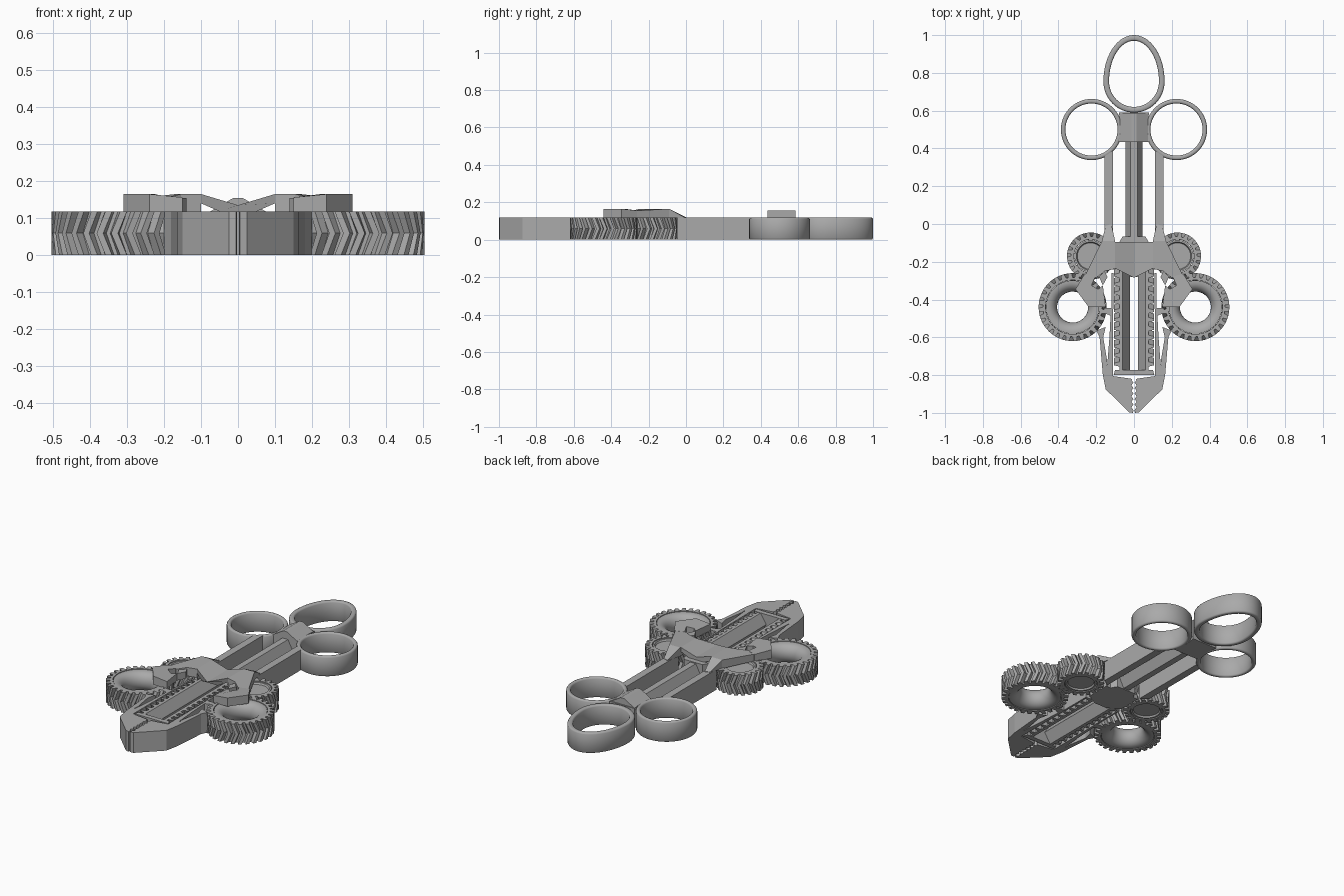
import bpy, bmesh, math
from math import sin, cos, pi, tau

if "Cube" in bpy.data.objects:
    bpy.data.objects.remove(bpy.data.objects["Cube"], do_unlink=True)

grey = bpy.data.materials.new("plain grey")
grey.use_nodes = True
grey.diffuse_color = (0.4, 0.4, 0.4, 1)
grey.node_tree.nodes["Principled BSDF"].inputs["Base Color"].default_value = grey.diffuse_color
H = 0.118


def finish(name, bm, smooth=False):
    bmesh.ops.recalc_face_normals(bm, faces=bm.faces)
    me = bpy.data.meshes.new(name)
    bm.to_mesh(me)
    bm.free()
    me.materials.append(grey)
    ob = bpy.data.objects.new(name, me)
    bpy.context.collection.objects.link(ob)
    if smooth:
        bpy.ops.object.select_all(action='DESELECT')
        ob.select_set(True)
        bpy.context.view_layer.objects.active = ob
        bpy.ops.object.shade_smooth_by_angle(angle=math.radians(35))
    return ob


def skin(bm, loops, caps):
    """Join vertex loops by quads; cap the ends, or close them on each other."""
    rows = [[bm.verts.new(p) for p in loop] for loop in loops]
    pairs = list(zip(rows, rows[1:])) + ([] if caps else [(rows[-1], rows[0])])
    for a, b in pairs:
        for i in range(len(a)):
            j = (i + 1) % len(a)
            bm.faces.new((a[i], a[j], b[j], b[i]))
    if caps:
        bm.faces.new(rows[0])
        bm.faces.new(rows[-1])


def plate(name, pts, z0=0, top=H):
    """Outline in plan, raised to a height or a height rule."""
    rise = top if callable(top) else lambda x, y: top
    bm = bmesh.new()
    skin(bm, [[(x, y, z0) for x, y in pts], [(x, y, rise(x, y)) for x, y in pts]], True)
    return finish(name, bm)


def beam(name, section, y0, y1):
    """Cross-section in x and z, run along y."""
    bm = bmesh.new()
    skin(bm, [[(x, y, z) for x, z in section] for y in (y0, y1)], True)
    return finish(name, bm)


def turned(name, centre, profile, shape=lambda t, r: (r * cos(t), r * sin(t)), n=64):
    """Closed radius/height profile swept around a centre."""
    bm = bmesh.new()
    loops = []
    for r, z in profile:
        ring = [shape(tau * i / n, r) for i in range(n)]
        loops.append([(centre[0] + x, centre[1] + y, z) for x, y in ring])
    skin(bm, loops, False)
    return finish(name, bm, True)


def gear(name, centre, side, teeth, r_in, r_root, r_tip):
    """Herringbone gear: the middle layer is twisted against the ends."""
    step = tau / teeth
    shape = [(0, r_root), (0.3, r_root), (0.4, r_tip), (0.85, r_tip)]

    def layer(z, twist, inner):
        pts = []
        for k in range(teeth):
            for f, r in shape:
                a = (k + f + twist) * step
                rad = r_in if inner else r
                pts.append((centre[0] + side * rad * cos(a), centre[1] + rad * sin(a), z))
        return pts
    bm = bmesh.new()
    skin(bm, [layer(0, 0, True), layer(0, 0, False), layer(H / 2, 0.6, False),
              layer(H, 0, False), layer(H, 0, True), layer(H / 2, 0.6, True)], False)
    finish(name, bm)


def rim(r_out, r_in, h=H):
    b = 0.008
    return [(r_in, b), (r_in + b / 2, 0.002), (r_in + b, 0), (r_out - b, 0), (r_out - b / 2, 0.002),
            (r_out, b), (r_out, h - b), (r_out - b / 2, h - 0.002), (r_out - b, h),
            (r_in + b, h), (r_in + b / 2, h - 0.002), (r_in, h - b)]


# Thumb ring, egg shaped
def egg(t, r):
    grow = r - 0.162
    return (r * cos(t), sin(t) * ((0.245 if sin(t) > 0 else 0.165) + grow))


turned("thumb_ring", (0, 0.755), rim(0.162, 0.132), egg)

# Handle bridge with its ridge, and the sliding shaft
plate("handle_bridge", [(-0.08, 0.435), (0.08, 0.435), (0.07, 0.52), (0.08, 0.59),
                        (-0.08, 0.59), (-0.07, 0.52)])
beam("bridge_ridge", [(-0.075, H), (0.075, H), (0.012, 0.155), (-0.012, 0.155)], 0.435, 0.585)
beam("shaft", [(-0.018, 0.005), (0.018, 0.005), (0.045, 0.06), (0.018, 0.112),
               (-0.018, 0.112), (-0.045, 0.06)], -0.1, 0.45)

# Crossbar behind the hub, end of the trough, and the bridge below
plate("guide_crossbar", [(-0.08, -0.1), (0.08, -0.1), (0.06, -0.065), (-0.06, -0.065)])
plate("trough_end", [(-0.108, -0.8), (0.108, -0.8), (0.1, -0.772), (-0.1, -0.772)])
plate("lower_bridge", [(-0.11, -0.1), (-0.11, -0.24), (-0.04, -0.28), (0.04, -0.28),
                       (0.11, -0.24), (0.11, -0.1)], 0, 0.025)

# Valley-shaped hub with pointed front
section = [(-0.1, 0.165), (0, 0.135), (0.1, 0.165), (0.1, 0.14), (0.05, H), (-0.05, H), (-0.1, 0.14)]
bm = bmesh.new()
skin(bm, [[(x, -0.095, z) for x, z in section],
          [(x, -0.285 + 0.5 * abs(x), z) for x, z in section]], True)
finish("hub", bm)

for s, tag in ((1, "left"), (-1, "right")):
    def m(pts):
        return [(s * x, y) for x, y in pts]

    # Finger ring and sheath rail
    turned(tag + "_finger_ring", (s * 0.225, 0.5), rim(0.162, 0.138))
    plate(tag + "_rail", m([(0.112, 0.388), (0.112, -0.09), (0.155, -0.06), (0.155, 0.36)]))

    # Bracket arm: sloping tail, shoulder and pad over the large gear
    plate(tag + "_arm_tail", m([(0.12, 0), (0.15, -0.01), (0.17, -0.09), (0.1, -0.09)]), H - 0.003,
          lambda x, y: 0.12 if y > -0.05 else 0.165)
    plate(tag + "_arm_shoulder", m([(0.1, -0.09), (0.17, -0.09), (0.255, -0.265),
                                    (0.2, -0.285), (0.155, -0.25), (0.1, -0.237)]), H - 0.003,
          lambda x, y: 0.165 if abs(x) < 0.19 else 0.155)
    plate(tag + "_arm_pad", m([(0.31, -0.345), (0.26, -0.262), (0.205, -0.28), (0.225, -0.325),
                               (0.19, -0.345), (0.165, -0.325), (0.15, -0.44), (0.24, -0.44)]),
          H - 0.003, lambda x, y: 0.165 if y < -0.3 and abs(x) > 0.2 else 0.156)
    plate(tag + "_arm_link", m([(0.155, -0.25), (0.185, -0.28), (0.165, -0.325), (0.14, -0.28)]),
          H - 0.003, 0.155)

    # Gears, with a flared open hub in the large one and a disc in the small one
    big, small = (s * 0.325, -0.44), (s * 0.23, -0.17)
    gear(tag + "_large_gear", big, s, 28, 0.143, 0.157, 0.18)
    flare = [(0.082 + 0.05 * (1 - cos(a)), H / 2 + 0.056 * sin(a))
             for a in (pi / 2 * k / 6 for k in range(-6, 7))]
    turned(tag + "_large_gear_hub", big, flare + [(0.141, 0.115), (0.141, 0.003)])
    gear(tag + "_small_gear", small, s, 20, 0.088, 0.103, 0.125)
    turned(tag + "_small_gear_disc", small, [(0.0005, 0.012), (0.07, 0.012), (0.075, 0.003), (0.085, 0.003),
                                             (0.085, 0.115), (0.075, 0.115), (0.07, 0.105),
                                             (0.0005, 0.105)], n=40)

    # Trough wall and rack with chevron teeth
    beam(tag + "_trough_wall", [(s * x, z) for x, z in (
        (0.078, 0.001), (0.06, 0.001), (0.022, 0.06), (0.06, 0.116), (0.078, 0.116))], -0.79, -0.1)
    bm = bmesh.new()
    for k in range(13):
        y = -0.755 + k * 0.047
        skin(bm, [[(s * 0.077, y + d, z), (s * 0.106, y + d + 0.007, z),
                   (s * 0.106, y + d + 0.018, z), (s * 0.077, y + d + 0.026, z)]
                  for z, d in ((0.002, 0), (H / 2, 0.028), (0.116, 0))], True)
    finish(tag + "_rack_teeth", bm)

    # Jaw: inner wall running into the saw-edged tip, and the outer spring strip
    saw = [(0.014 if k % 2 else 0.003, -0.985 + k * 0.0145) for k in range(12)]
    plate(tag + "_jaw", m([(0.11, -0.445), (0.16, -0.445), (0.15, -0.475), (0.124, -0.485),
                           (0.13, -0.6), (0.141, -0.74), (0.155, -0.77), (0.165, -0.8),
                           (0.15, -0.875), (0.025, -0.997), (0.005, -1)]
                          + saw + [(0.01, -0.82), (0.112, -0.805)]))
    plate(tag + "_jaw_strip", m([(0.2, -0.565), (0.182, -0.6), (0.165, -0.8), (0.15, -0.78),
                                 (0.143, -0.72), (0.163, -0.6), (0.15, -0.545)]))
    plate(tag + "_gear_stay", m([(0.108, -0.26), (0.118, -0.26), (0.118, -0.45), (0.108, -0.45)]))
